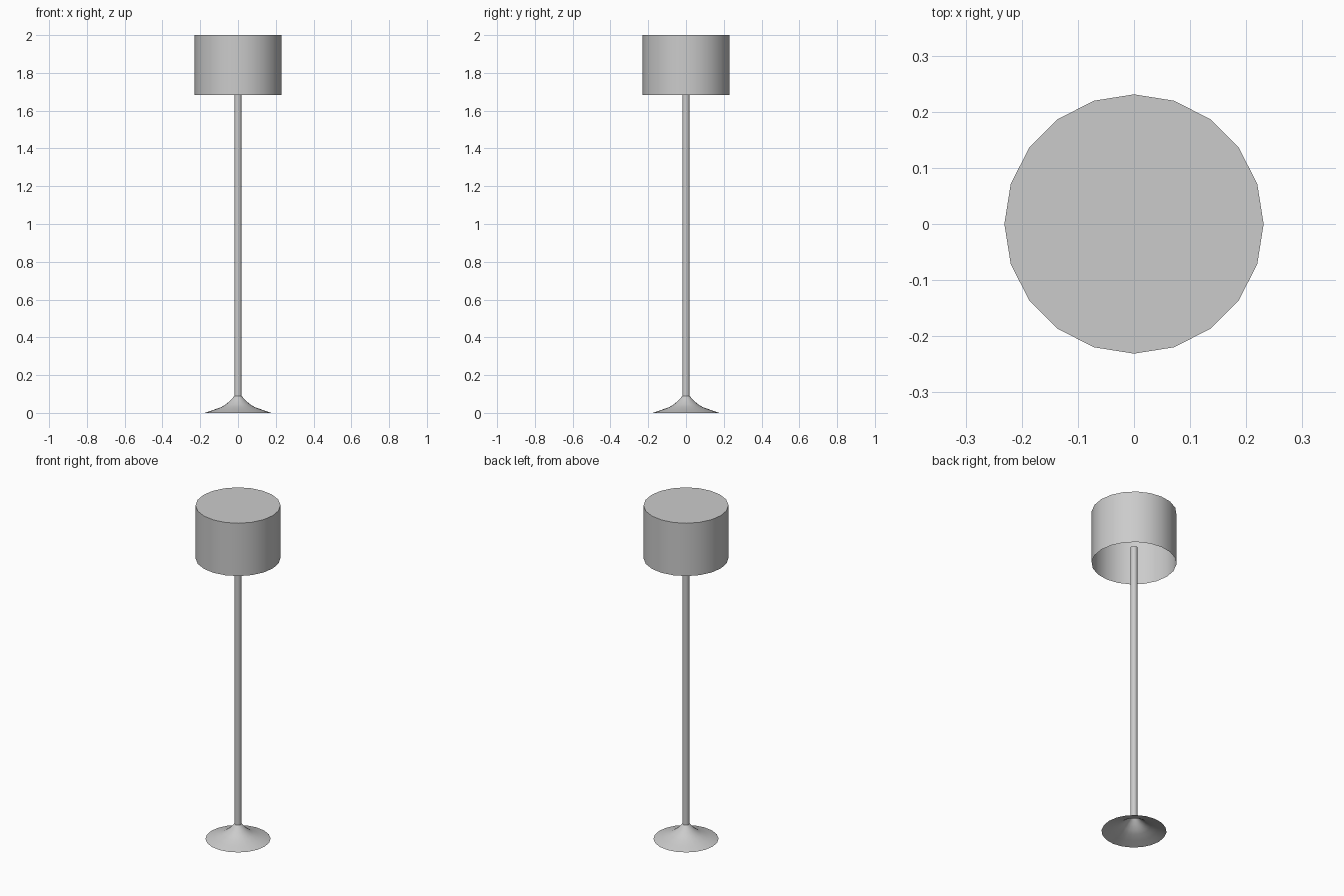
import bpy, bmesh, math

if "Cube" in bpy.data.objects:
    bpy.data.objects.remove(bpy.data.objects["Cube"])

SIDES = 20


def lathe(name, profile, cap_end=True):
    """Revolve an (r, z) profile around z, optionally closing its last ring."""
    bm = bmesh.new()
    rings = []
    for r, z in profile:
        rings.append([bm.verts.new((r * math.cos(2 * math.pi * i / SIDES),
                                    r * math.sin(2 * math.pi * i / SIDES), z))
                      for i in range(SIDES)])
    for low, high in zip(rings, rings[1:]):
        for i in range(SIDES):
            j = (i + 1) % SIDES
            bm.faces.new((low[i], low[j], high[j], high[i]))
    if cap_end:
        bm.faces.new(rings[-1])
    mesh = bpy.data.meshes.new(name)
    bm.to_mesh(mesh)
    bm.free()
    obj = bpy.data.objects.new(name, mesh)
    bpy.context.collection.objects.link(obj)
    bpy.ops.object.select_all(action='DESELECT')
    obj.select_set(True)
    bpy.context.view_layer.objects.active = obj
    bpy.ops.object.shade_smooth_by_angle(angle=math.radians(40))
    return obj


# Flared foot, hollow underneath
lathe("base", [(0.177, 0.0), (0.13, 0.016), (0.088, 0.031), (0.065, 0.045),
               (0.04, 0.066), (0.019, 0.09)], cap_end=False)

# Slender pole ending inside the shade
lathe("pole", [(0.019, 0.09), (0.019, 1.78)])

# Drum shade, closed on top and open below
lathe("shade", [(0.231, 1.683), (0.231, 2.0)])
